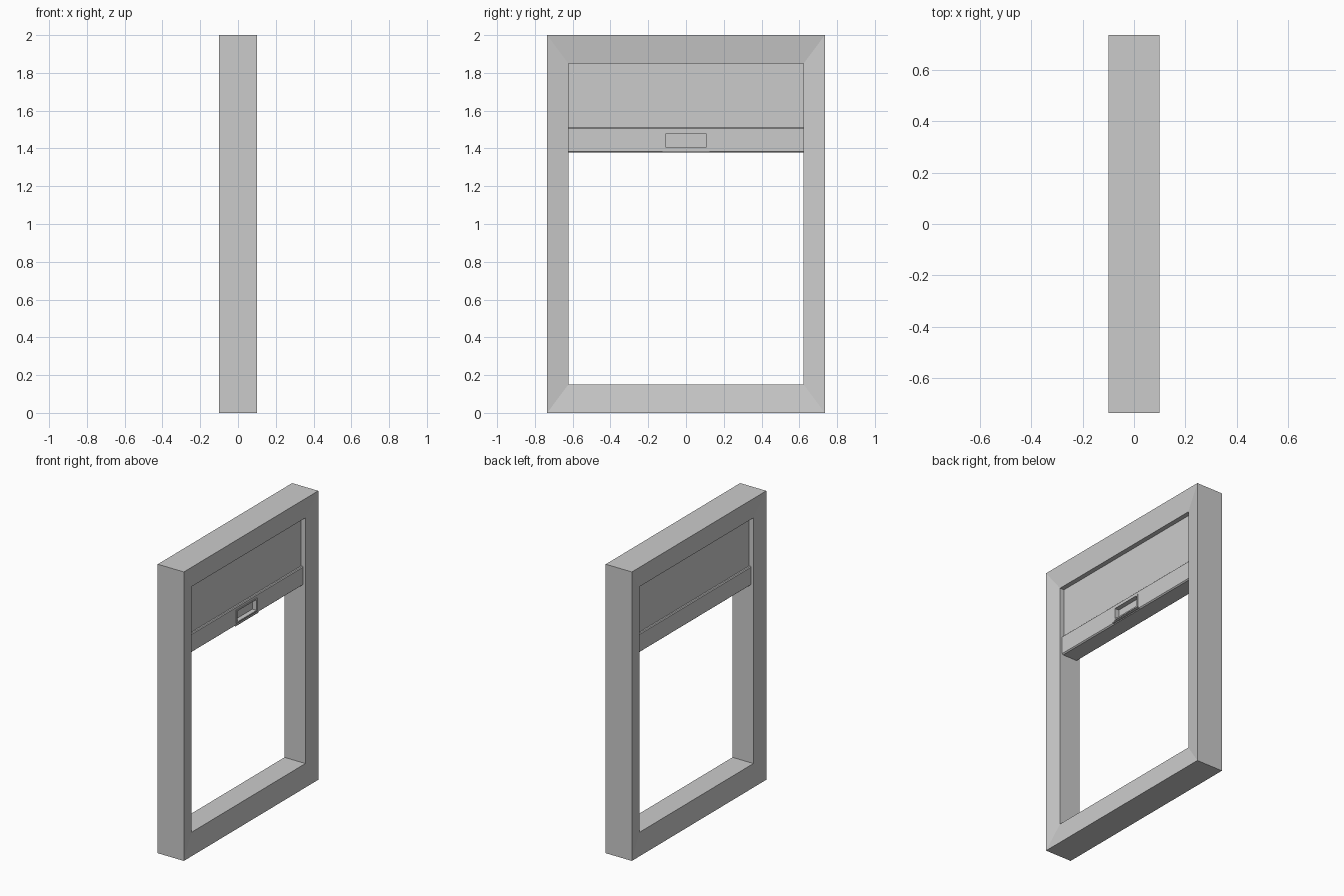
import bpy, bmesh

if "Cube" in bpy.data.objects:
    bpy.data.objects.remove(bpy.data.objects["Cube"])


def finish(name, bm):
    bmesh.ops.recalc_face_normals(bm, faces=bm.faces)
    me = bpy.data.meshes.new(name)
    bm.to_mesh(me)
    bm.free()
    ob = bpy.data.objects.new(name, me)
    bpy.context.collection.objects.link(ob)
    return ob


def rect_ring(name, profile, half_y, z0, z1):
    """Sweep an (inset, x) profile around a rectangle in the YZ plane."""
    bm = bmesh.new()
    loops = []
    for inset, x in profile:
        y, a, b = half_y - inset[0], z0 + inset[1], z1 - inset[1]
        loops.append([bm.verts.new((x, py, pz))
                      for py, pz in ((-y, a), (y, a), (y, b), (-y, b))])
    for i, cur in enumerate(loops):
        nxt = loops[(i + 1) % len(loops)]
        for j in range(4):
            k = (j + 1) % 4
            bm.faces.new((cur[j], cur[k], nxt[k], nxt[j]))
    return finish(name, bm)


def extrude_y(name, profile, half_y):
    """Extrude an (x, z) profile symmetrically along y."""
    bm = bmesh.new()
    face = bm.faces.new([bm.verts.new((x, -half_y, z)) for x, z in profile])
    res = bmesh.ops.extrude_face_region(bm, geom=[face])
    verts = [v for v in res["geom"] if isinstance(v, bmesh.types.BMVert)]
    bmesh.ops.translate(bm, verts=verts, vec=(0, 2 * half_y, 0))
    return finish(name, bm)


def box(name, x0, x1, half_y, z0, z1):
    return extrude_y(name, [(x0, z0), (x1, z0), (x1, z1), (x0, z1)], half_y)


# Outer frame, both faces sloping slightly in towards the opening
outer, inner = (0, 0), (0.112, 0.15)
rect_ring("door_frame", [(outer, -0.1), (outer, 0.1), (inner, 0.08), (inner, -0.08)],
          0.735, 0, 2)

# Raised shutter panel
box("shutter_panel", -0.048, 0.048, 0.623, 1.50, 1.85)

# Thicker bottom rail with small chamfers
half = [(0.055, 1.378), (0.063, 1.385), (0.063, 1.505), (0.058, 1.51)]
rail = extrude_y("bottom_rail", half + [(-x, z) for x, z in reversed(half)], 0.623)

# Pocket for the handle
cutter = box("handle_pocket_cutter", 0.035, 0.1, 0.106, 1.404, 1.48)
cutter.hide_render = True
cutter.hide_viewport = True
cut = rail.modifiers.new("pocket", "BOOLEAN")
cut.operation = "DIFFERENCE"
cut.object = cutter

# Thin rim around the pocket and pull lip underneath
rect_ring("handle_rim", [((0, 0), 0.06), ((0, 0), 0.068),
                         ((0.009, 0.009), 0.068), ((0.009, 0.009), 0.04)],
          0.114, 1.396, 1.488)
box("pull_lip", 0.06, 0.069, 0.125, 1.382, 1.389)
